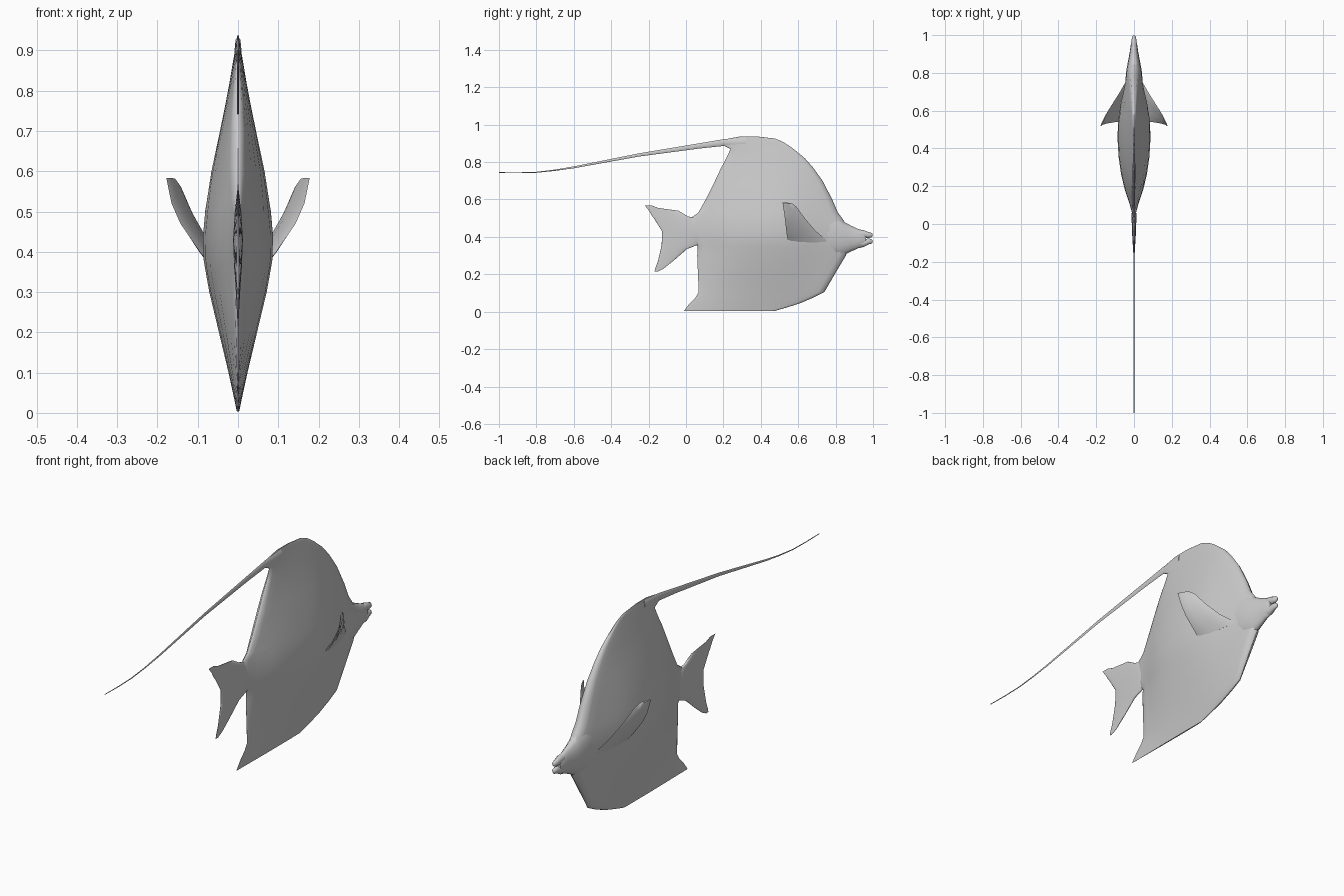
import bpy, bmesh, math

if "Cube" in bpy.data.objects:
    bpy.data.objects.remove(bpy.data.objects["Cube"])


def lerp(table, t):
    """Piecewise-linear lookup in a list of (position, value)."""
    if t <= table[0][0]:
        return table[0][1]
    for (a, va), (b, vb) in zip(table, table[1:]):
        if t <= b:
            return va + (vb - va) * (t - a) / (b - a)
    return table[-1][1]


def loft(name, rings):
    """Skin closed rings of equal length and cap both ends."""
    bm = bmesh.new()
    loops = [[bm.verts.new(p) for p in r] for r in rings]
    n = len(loops[0])
    for a, b in zip(loops, loops[1:]):
        for i in range(n):
            j = (i + 1) % n
            bm.faces.new((a[i], a[j], b[j], b[i]))
    bm.faces.new(loops[0])
    bm.faces.new(loops[-1])
    bmesh.ops.recalc_face_normals(bm, faces=bm.faces)
    me = bpy.data.meshes.new(name)
    bm.to_mesh(me)
    bm.free()
    ob = bpy.data.objects.new(name, me)
    bpy.context.collection.objects.link(ob)
    me.shade_smooth()
    return ob


def slab(name, rows, thick, n=14):
    """Lens-shaped slab; each row is (z, back y, front y)."""
    rings = []
    for z, yb, yf in rows:
        side = []
        for i in range(n + 1):
            a = math.pi * i / n
            y = yb + (yf - yb) * (1 - math.cos(a)) / 2
            side.append((max(thick(y, z) * max(math.sin(a), 0) ** 0.5, 0.0003), y, z))
        rings.append(side + [(-x, y, z) for x, y, z in reversed(side)])
    return loft(name, rings)


def tube(name, stations, n=14):
    """Elliptical loft along y; each station is (y, centre z, half width, half height)."""
    return loft(name, [[(w * math.cos(2 * math.pi * i / n), y,
                         z + h * math.sin(2 * math.pi * i / n)) for i in range(n)]
                       for y, z, w, h in stations])


# Deep, flat body with the pointed rear fins in its outline
along_y = [(-.02, .005), (.04, .012), (.1, .028), (.2, .062), (.3, .079), (.4, .087),
           (.52, .089), (.6, .082), (.7, .062), (.8, .048), (.9, .035)]
along_z = [(0, .03), (.1, .27), (.2, .54), (.3, .81), (.38, .97), (.43, 1), (.5, .93),
           (.6, .75), (.7, .51), (.8, .28), (.9, .09), (.94, .02)]
body_rows = [(.003, -.012, .47), (.02, 0, .53), (.045, .02, .61), (.075, .05, .68),
             (.105, .068, .74), (.2, .064, .795), (.3, .06, .855), (.35, .062, .872),
             (.38, .035, .88), (.44, .02, .875), (.5, .025, .835), (.53, .066, .812),
             (.6, .105, .782), (.7, .155, .73), (.77, .188, .68), (.82, .215, .636),
             (.87, .238, .575), (.89, .2, .547), (.91, .21, .515), (.926, .23, .475),
             (.937, .29, .38)]
slab("body", body_rows, lambda y, z: lerp(along_y, y) * lerp(along_z, z))

# Forked tail
tail_rows = [(.215, -.168, -.15), (.23, -.165, -.12), (.27, -.15, -.07), (.335, -.135, .005),
             (.36, -.13, .07), (.43, -.128, .1), (.5, -.172, .05), (.51, -.18, .01),
             (.54, -.198, -.04), (.555, -.21, -.15), (.567, -.22, -.18)]
tail_z = [(.215, .002), (.3, .008), (.42, .014), (.5, .01), (.567, .002)]
slab("tail_fin", tail_rows, lambda y, z: lerp(tail_z, z) * lerp([(-.2, .4), (.05, 1)], y))

# Long trailing streamer: (y, top z, bottom z)
streamer = [(.32, .936, .87), (.2, .922, .886), (.075, .901, .873), (-.25, .847, .830),
            (-.6, .777, .767), (-.7, .760, .753), (-.8, .748, .743), (-.9, .745, .741),
            (-1, .746, .743)]
tube("dorsal_streamer", [(y, (t + b) / 2, .002 + max(0, y) * .02, (t - b) / 2)
                         for y, t, b in streamer], 8)

# Snout and parted lips
tube("snout", [(.74, .42, .045, .13), (.8, .405, .043, .12), (.85, .392, .034, .088),
               (.88, .391, .028, .072), (.92, .391, .021, .053), (.95, .39, .017, .045),
               (.962, .39, .012, .03)])
for name, z0, z1 in (("upper_lip", .416, .41), ("lower_lip", .366, .376)):
    tube(name, [(.92, z0, .016, .02), (.95, z0, .016, .021), (.975, z1, .013, .017),
                (.993, z1, .009, .012), (.998, z1, .004, .006)], 10)

# Paired pectoral fins: (trailing point, leading point) from root to tip
fin = [((.075, .54, .375), (.04, .76, .375)), ((.095, .54, .4), (.08, .69, .435)),
       ((.143, .532, .47), (.115, .635, .50)), ((.165, .526, .52), (.142, .59, .562)),
       ((.178, .516, .583), (.155, .565, .58))]
for side, label in ((1, "right"), (-1, "left")):
    rings = []
    for k, (t, l) in enumerate(fin):
        ring = []
        for i in range(10):
            a = 2 * math.pi * i / 10
            u, v = (1 - math.cos(a)) / 2, math.sin(a) * (.009 - .0015 * k)
            p = [t[c] + (l[c] - t[c]) * u for c in range(3)]
            ring.append((side * (p[0] + v * .8), p[1] + v * .3, p[2] - v * .5))
        rings.append(ring)
    loft("pectoral_fin_" + label, rings)

# Keep the thin rims crisp
bpy.ops.object.select_all(action='SELECT')
bpy.context.view_layer.objects.active = bpy.data.objects["body"]
bpy.ops.object.shade_smooth_by_angle(angle=math.radians(50))
